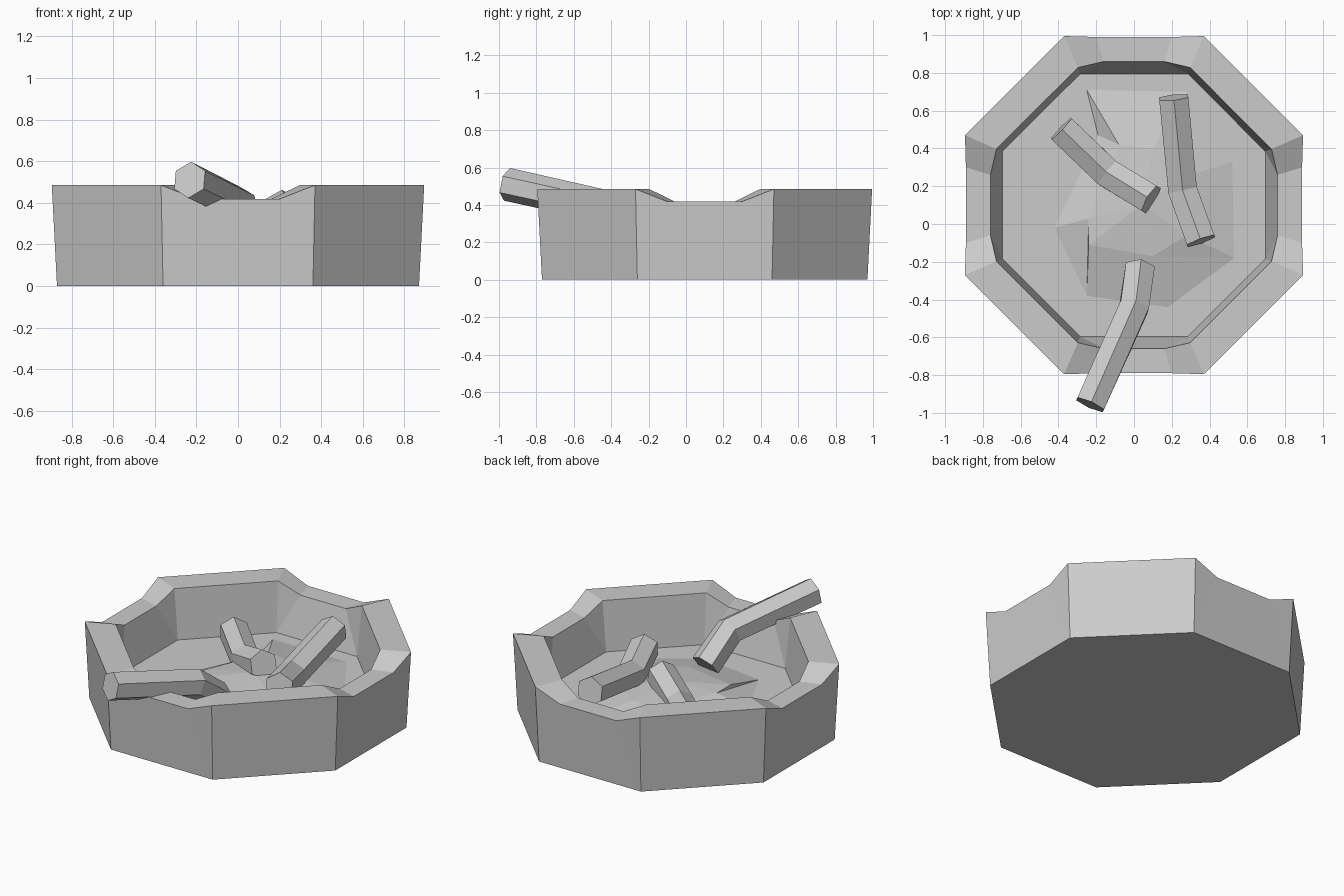
import bpy, bmesh, math
from mathutils import Vector, Matrix

cube = bpy.data.objects.get("Cube")
if cube:
    bpy.data.objects.remove(cube, do_unlink=True)

grey = bpy.data.materials.new("warm_grey")
grey.use_nodes = True
COLOUR = (0.6, 0.6, 0.6, 1)
grey.diffuse_color = COLOUR
grey.node_tree.nodes["Principled BSDF"].inputs["Base Color"].default_value = COLOUR


def finish(name, bm):
    bmesh.ops.remove_doubles(bm, verts=bm.verts, dist=0.0005)
    bmesh.ops.recalc_face_normals(bm, faces=bm.faces)
    mesh = bpy.data.meshes.new(name)
    bm.to_mesh(mesh)
    bm.free()
    mesh.materials.append(grey)
    obj = bpy.data.objects.new(name, mesh)
    bpy.context.collection.objects.link(obj)
    return obj


# Octagonal bowl: one quarter with a rest notch, turned four times
FLOOR, NOTCH, RIM = 0.17, 0.418, 0.485
CENTRE = Vector((0, 0.1, 0))


def pair(half, dist, z):
    return [Vector((-half, -dist, z)), Vector((half, -dist, z))]


bm = bmesh.new()
for i in range(4):
    turn = Matrix.Rotation(i * math.pi / 2, 3, "Z")

    def quarter(half, dist, z):
        return [bm.verts.new(turn @ p + CENTRE) for p in pair(half, dist, z)]

    base = quarter(0.36, 0.87, 0)
    outer = quarter(0.37, 0.895, RIM)
    outer_notch = quarter(0.2, 0.89, NOTCH)
    inner_notch = quarter(0.16, 0.76, NOTCH)
    inner = quarter(0.297, 0.728, RIM)
    floor = quarter(0.285, 0.695, FLOOR)
    # Notched side: walls and sloping rim
    for low, notch, top in ((base, outer_notch, outer), (floor, inner_notch, inner)):
        bm.faces.new((low[0], low[1], notch[1], notch[0]))
        for s in (0, 1):
            bm.faces.new((low[s], notch[s], top[s]))
    bm.faces.new(outer_notch + inner_notch[::-1])
    for s in (0, 1):
        bm.faces.new((outer[s], outer_notch[s], inner_notch[s], inner[s]))
    # Plain diagonal side
    ring = [base, outer, inner, floor]
    following = Matrix.Rotation(math.pi / 2, 3, "Z")

    def swing(v):
        return bm.verts.new(following @ (v.co - CENTRE) + CENTRE)

    for a, b in zip(ring, ring[1:]):
        bm.faces.new((a[1], swing(a[0]), swing(b[0]), b[1]))
# Underside and inner floor
for half, dist, z in ((0.36, 0.87, 0), (0.285, 0.695, FLOOR)):
    bm.faces.new([bm.verts.new(Matrix.Rotation(i * math.pi / 2, 3, "Z") @ p + CENTRE)
                  for i in range(4) for p in pair(half, dist, z)])
finish("bowl", bm)

# Low irregular ash mound: outline, raised inner ring and peak
outline = [(-0.25, 0.71), (0.28, 0.70), (0.52, 0.33), (0.53, -0.18),
           (0.18, -0.44), (-0.25, -0.38), (-0.42, -0.02), (-0.19, 0.47)]
crest = [(-0.08, 0.42), (0.1, 0.4), (0.27, 0.25), (0.28, -0.06),
         (0.1, -0.17), (-0.24, -0.11), (-0.24, 0.03), (-0.14, 0.28)]
bm = bmesh.new()
low = [bm.verts.new((x, y, FLOOR)) for x, y in outline]
high = [bm.verts.new((x, y, FLOOR + 0.07)) for x, y in crest]
peak = bm.verts.new((0.04, 0.1, FLOOR + 0.1))
for i in range(len(low)):
    j = (i + 1) % len(low)
    bm.faces.new((low[i], low[j], high[j]))
    bm.faces.new((low[i], high[j], high[i]))
    bm.faces.new((high[i], high[j], peak))
finish("ash_mound", bm)


# Bent six-sided stubs
def stub(name, points, radius=0.089):
    pts = [Vector(p) for p in points]
    bm = bmesh.new()
    d1 = (pts[1] - pts[0]).normalized()
    d2 = (pts[2] - pts[1]).normalized()
    rings = []
    for p, d in zip(pts, (d1, (d1 + d2).normalized(), d2)):
        side = d.cross(Vector((0, 0, 1))).normalized()
        up = side.cross(d)
        rings.append([bm.verts.new(p + radius * (up * math.cos(a) + side * math.sin(a)))
                      for a in (k * math.pi / 3 for k in range(6))])
    for a, b in zip(rings, rings[1:]):
        for k in range(6):
            n = (k + 1) % 6
            bm.faces.new((a[k], a[n], b[n], b[k]))
    bm.faces.new(rings[0])
    bm.faces.new(rings[2])
    finish(name, bm)


stub("front_stub", [(-0.232, -0.957, 0.51), (0.0, -0.44, 0.395), (0.03, -0.24, 0.24)])
stub("right_stub", [(0.21, 0.67, 0.375), (0.257, 0.18, 0.285), (0.355, -0.09, 0.33)])
stub("left_stub", [(-0.385, 0.505, 0.27), (-0.14, 0.27, 0.24), (0.09, 0.13, 0.32)])
